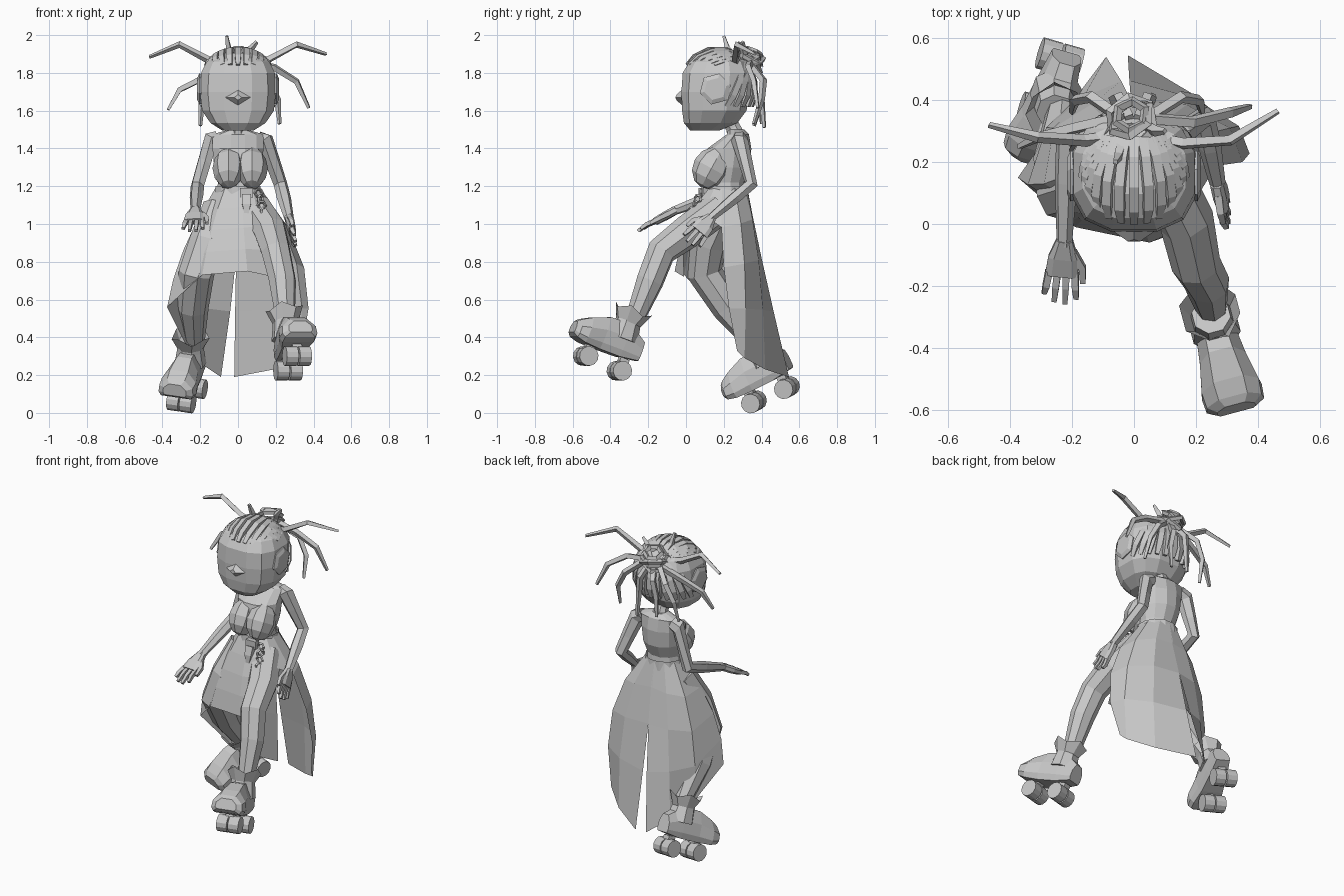
import bpy, bmesh, math
from mathutils import Vector, Matrix

if "Cube" in bpy.data.objects:
    bpy.data.objects.remove(bpy.data.objects["Cube"], do_unlink=True)

GREY = (0.58, 0.58, 0.58, 1)
mat = bpy.data.materials.new("plain grey")
mat.use_nodes = True
mat.diffuse_color = GREY
mat.node_tree.nodes["Principled BSDF"].inputs["Base Color"].default_value = GREY


def add(name, bm, matrix=None):
    bmesh.ops.recalc_face_normals(bm, faces=bm.faces)
    me = bpy.data.meshes.new(name)
    bm.to_mesh(me)
    bm.free()
    ob = bpy.data.objects.new(name, me)
    bpy.context.collection.objects.link(ob)
    me.materials.append(mat)
    if matrix:
        ob.matrix_world = matrix
    return ob


def loft(name, rings, closed=True, cap=True, matrix=None):
    bm = bmesh.new()
    vs = [[bm.verts.new(p) for p in r] for r in rings]
    n = len(vs[0])
    for a, b in zip(vs, vs[1:]):
        for i in range(n if closed else n - 1):
            j = (i + 1) % n
            bm.faces.new((a[i], a[j], b[j], b[i]))
    if cap:
        bm.faces.new(vs[0])
        bm.faces.new(vs[-1])
    return add(name, bm, matrix)


def tube(name, pts, radii, sides=4, matrix=None):
    p = [Vector(q) for q in pts]
    nrm = (p[1] - p[0]).cross(p[-1] - p[0])
    if nrm.length < 1e-5:
        nrm = (p[-1] - p[0]).orthogonal()
    nrm.normalize()
    rings = []
    for i, q in enumerate(p):
        t = (p[min(i + 1, len(p) - 1)] - p[max(i - 1, 0)]).normalized()
        b = t.cross(nrm).normalized()
        angs = [math.tau * (k + 0.5) / sides for k in range(sides)]
        rings.append([q + radii[i] * (math.cos(a) * nrm + math.sin(a) * b) for a in angs])
    return loft(name, rings, matrix=matrix)


def ellipse(z, cy, rx, ry, n=12, e=1.0, cx=0):
    pts = []
    for k in range(n):
        a = math.tau * (k + 0.5) / n
        c, s = math.cos(a), math.sin(a)
        pts.append((cx + rx * math.copysign(abs(c) ** e, c), cy + ry * math.copysign(abs(s) ** e, s), z))
    return pts


def box(name, loc, size, matrix=None):
    bm = bmesh.new()
    bmesh.ops.create_cube(bm, size=1, matrix=Matrix.LocRotScale(Vector(loc), None, Vector(size)))
    return add(name, bm, matrix)


# Torso, neck and bust
loft("torso", [ellipse(*r) for r in [
    (1.12, .21, .12, .11), (1.22, .21, .11, .1), (1.3, .215, .13, .13),
    (1.4, .23, .14, .12), (1.475, .275, .138, .06), (1.5, .265, .05, .045)]])
tube("neck", [(0, .27, 1.45), (0, .25, 1.51), (0, .21, 1.58)], [.055, .042, .045], 8)
for s, side in ((1, "left"), (-1, "right")):
    bm = bmesh.new()
    bmesh.ops.create_uvsphere(bm, u_segments=8, v_segments=6, radius=1, matrix=Matrix.LocRotScale(
        Vector((.012 + s * .062, .135, 1.295)), Matrix.Rotation(-.5, 3, 'X'), Vector((.085, .1, .115))))
    add(side + "_chest", bm)

# Head, nose and ears
loft("head", [ellipse(*r, e=.75) for r in [
    (1.495, .1, .085, .08), (1.535, .13, .15, .145), (1.6, .15, .195, .175), (1.7, .158, .207, .187),
    (1.8, .165, .2, .187), (1.86, .17, .17, .155), (1.905, .18, .09, .085)]])
loft("nose", [[(-.1, 0, 1.67), (0, 0, 1.73), (.1, 0, 1.67), (0, 0, 1.61)],
              [(-.02, -.056, 1.67), (0, -.05, 1.685), (.02, -.056, 1.67), (0, -.05, 1.655)]])
for s, side in ((1, "left"), (-1, "right")):
    tube(side + "_ear", [(s * .17, .155, 1.715), (s * .205, .155, 1.715), (s * .216, .155, 1.715)],
         [.075, .085, .06], 6)

# Hair strands combed over the skull into the bun
CEN, RAD = Vector((0, .165, 1.71)), Vector((.208, .2, .218))


def skull(d):
    d = d.normalized()
    return CEN + Vector(d[i] * RAD[i] for i in range(3))


def strand(name, az, z0, r):
    h = math.sqrt(1 - z0 * z0)
    a = Vector((h * math.sin(az), -h * math.cos(az), z0))
    b = Vector((.45 * math.sin(az), .65 - .15 * math.cos(az), .75))
    tube(name, [skull(a.lerp(b, t)) for t in (0, .25, .5, .75, 1)], [r * .7, r, r, r, r])


for i in range(13):
    strand("front_hair", math.radians(-84 + 14 * i), .6, .022)
for i in range(11):
    strand("back_hair", math.radians(105 + 15 * i), -.4, .024)

# Bun of coiled locks
for r, dy, dz, rot in ((.085, 0, 0, -.6), (.07, .02, .035, -.75), (.05, .03, .06, -.4), (.075, .02, 0, .4)):
    bpy.ops.mesh.primitive_torus_add(major_segments=6, minor_segments=4, major_radius=r, minor_radius=.016,
                                     location=(-.01, .32 + dy, 1.85 + dz), rotation=(rot, 0, r * 9))
    bpy.context.object.name = "bun_coil"
    bpy.context.object.data.materials.append(mat)

# Loose locks
locks = [
    [(.06, .28, 1.84), (.16, .26, 1.87), (.31, .27, 1.95), (.465, .365, 1.9)],
    [(-.06, .28, 1.84), (-.16, .27, 1.87), (-.31, .28, 1.95), (-.468, .32, 1.885)],
    [(.06, .34, 1.85), (.19, .33, 1.83), (.31, .36, 1.755), (.375, .38, 1.615)],
    [(-.06, .34, 1.83), (-.19, .31, 1.77), (-.31, .28, 1.71), (-.37, .25, 1.605)],
    [(-.03, .3, 1.85), (-.05, .22, 1.93), (-.06, .2, 1.995)],
    [(.03, .32, 1.85), (.07, .3, 1.93), (.1, .3, 1.965)],
]
for x, y, z in ((-.2, .36, 1.52), (-.07, .4, 1.53), (.06, .415, 1.51), (.22, .36, 1.53)):
    locks.append([(x * .2, .34, 1.85), (x * .7, .41, 1.76), (x * .95, .4, 1.66), (x, y, z)])
for p in locks:
    tube("loose_lock", p, [.02, .02, .018, .01][4 - len(p):])


# Arms with hands, the palm normal sets how each hand is turned
def arm(side, s, shoulder, elbow, wrist, tip, normal):
    sh, el, wr, tp = map(Vector, (shoulder, elbow, wrist, tip))
    tube(side + "_arm", [sh + Vector((-s * .04, 0, .015)), sh, sh.lerp(el, .5), el, el.lerp(wr, .4), wr],
         [.04, .048, .042, .037, .038, .026], 6)
    d = tp - wr
    across = d.cross(Vector(normal)).normalized()
    thick = d.cross(across).normalized()
    rings = []
    for t, w, h in ((-.05, .026, .022), (.25, .048, .022), (.55, .054, .018)):
        rings.append([wr + d * t + across * w * a + thick * h * b
                      for a, b in ((-1, -.5), (-.6, -1), (.6, -1), (1, -.5), (1, .5), (.6, 1), (-.6, 1), (-1, .5))])
    loft(side + "_palm", rings)
    for k, ln in enumerate((.88, 1, 1.02, .92)):
        o = k - 1.5
        tube(side + "_finger", [wr + d * .5 + across * o * .028, wr + d * .75 + across * o * .032 + thick * .006,
                                wr + d * ln + across * o * .035], [.016, .015, .011])
    tube(side + "_thumb", [wr + d * .15 + across * .03, wr + d * .4 + across * .065, wr + d * .65 + across * .07],
         [.018, .016, .012])


arm("left", 1, (.145, .285, 1.44), (.225, .345, 1.21), (.27, .13, 1.03), (.305, .02, .9), (1, .35, .5))
arm("right", -1, (-.145, .285, 1.44), (-.215, .29, 1.2), (-.225, -.06, 1.07), (-.24, -.25, .965), (0, -.35, -1))

# Legs
tube("left_leg", [(.09, .17, 1.08), (.17, .01, .96), (.2, -.13, .855), (.235, -.19, .7), (.25, -.27, .5)],
     [.09, .09, .08, .074, .052], 8)
tube("right_leg", [(-.09, .2, 1.08), (-.16, .12, .9), (-.22, .1, .74), (-.24, .22, .56), (-.23, .37, .36)],
     [.1, .1, .095, .085, .052], 8)


# Roller boots, local toe towards -y and axles at z = 0
def skate(side, loc, yaw, pitch, roll):
    m = Matrix.Translation(loc)
    for angle, axis in ((yaw, 'Z'), (roll, 'Y'), (pitch, 'X')):
        m = m @ Matrix.Rotation(math.radians(angle), 4, axis)
    rings = []
    for y, w, lo, hi in ((.165, .05, .085, .19), (.06, .065, .065, .25), (-.06, .08, .058, .24),
                         (-.15, .1, .058, .2), (-.2, .096, .068, .17), (-.222, .065, .085, .15)):
        h = hi - lo
        rings.append([(w * a, y, lo + h * b) for a, b in (
            (-.85, 0), (.85, 0), (1, .2), (.95, .6), (.5, 1), (-.5, 1), (-.95, .6), (-1, .2))])
    loft(side + "_boot", rings, matrix=m)
    tube(side + "_boot_shaft", [(0, .05, .16), (0, .045, .24), (0, .04, .3)], [.085, .072, .064], 8, m)
    cuff = [ellipse(.245, .045, .066, .066, 8), ellipse(.32, .045, .1, .105, 8)]
    cuff[1] = [(x, y, z + (.015 if k % 2 else -.015)) for k, (x, y, z) in enumerate(cuff[1])]
    loft(side + "_boot_cuff", cuff, cap=False, matrix=m)
    for y in (-.1, .1):
        box(side + "_truck", (0, y, .035), (.05, .05, .07), m)
        for x in (-.036, .036):
            bm = bmesh.new()
            bmesh.ops.create_cone(bm, cap_ends=True, segments=12, radius1=.052, radius2=.052, depth=.064,
                                  matrix=Matrix.Translation((x, y, 0)) @ Matrix.Rotation(math.pi / 2, 4, 'Y'))
            add(side + "_wheel", bm, m)


skate("left", (.289, -.442, .262), 15, -23, 0)
skate("right", (-.27, .447, .096), -16, 22.5, 8)

# Skirt panels: columns of waist angle, middle point and hem point, split at the back, open over the left thigh
right_panel = [
    (-50, (.12, .005, .99), (.19, -.01, .72)), (-80, (.03, .0, .98), (.05, -.06, .75)),
    (-125, (-.14, .04, .97), (-.19, -.01, .73)), (-180, (-.29, .13, .86), (-.375, .15, .56)),
    (-210, (-.26, .31, .8), (-.27, .3, .35)), (-240, (-.14, .385, .81), (-.18, .42, .25)),
    (-270, (-.01, .4, .82), (-.09, .54, .19))]
left_panel = [
    (-270, (-.01, .4, .82), (-.02, .545, .19)), (-300, (.17, .385, .81), (.19, .42, .23)),
    (-335, (.31, .31, .79), (.32, .31, .29)), (-370, (.35, .2, .77), (.335, .27, .33))]


def column(ang, mid, hem):
    a = math.radians(ang)
    w = Vector((.12 * math.cos(a), .21 + .115 * math.sin(a), 1.19))
    return [w * (2 * t - 1) * (t - 1) + Vector(mid) * 4 * t * (1 - t) + Vector(hem) * t * (2 * t - 1)
            for t in (0, .25, .5, .75, 1)]


for name, panel in (("skirt_right", right_panel), ("skirt_left", left_panel)):
    loft(name, [column(*c) for c in panel], closed=False, cap=False)
yoke_front, yoke_back = column(*right_panel[0])[:2], column(*left_panel[-1])[:2]
loft("skirt_yoke", [yoke_front, [(.1, .15, 1.19), (.205, .09, 1.05)], yoke_back], closed=False, cap=False)

# Belt, buckle with pouch, and hanging chain
loft("belt", [ellipse(1.14, .21, .128, .122), ellipse(1.2, .21, .122, .118)], cap=False)
box("buckle", (.045, .08, 1.165), (.07, .03, .05))
tube("pouch", [(.045, .075, 1.15), (.045, .055, 1.1), (.045, .04, 1.04)], [.035, .032, .012])
for i in range(5):
    bpy.ops.mesh.primitive_torus_add(major_segments=6, minor_segments=4, major_radius=.02, minor_radius=.008,
                                     location=(.11 + .008 * i, .08 - .018 * i, 1.165 - .033 * i),
                                     rotation=(math.pi / 2, .4 * (i % 2), .9 * (i % 2)))
    bpy.context.object.name = "chain_link"
    bpy.context.object.data.materials.append(mat)
